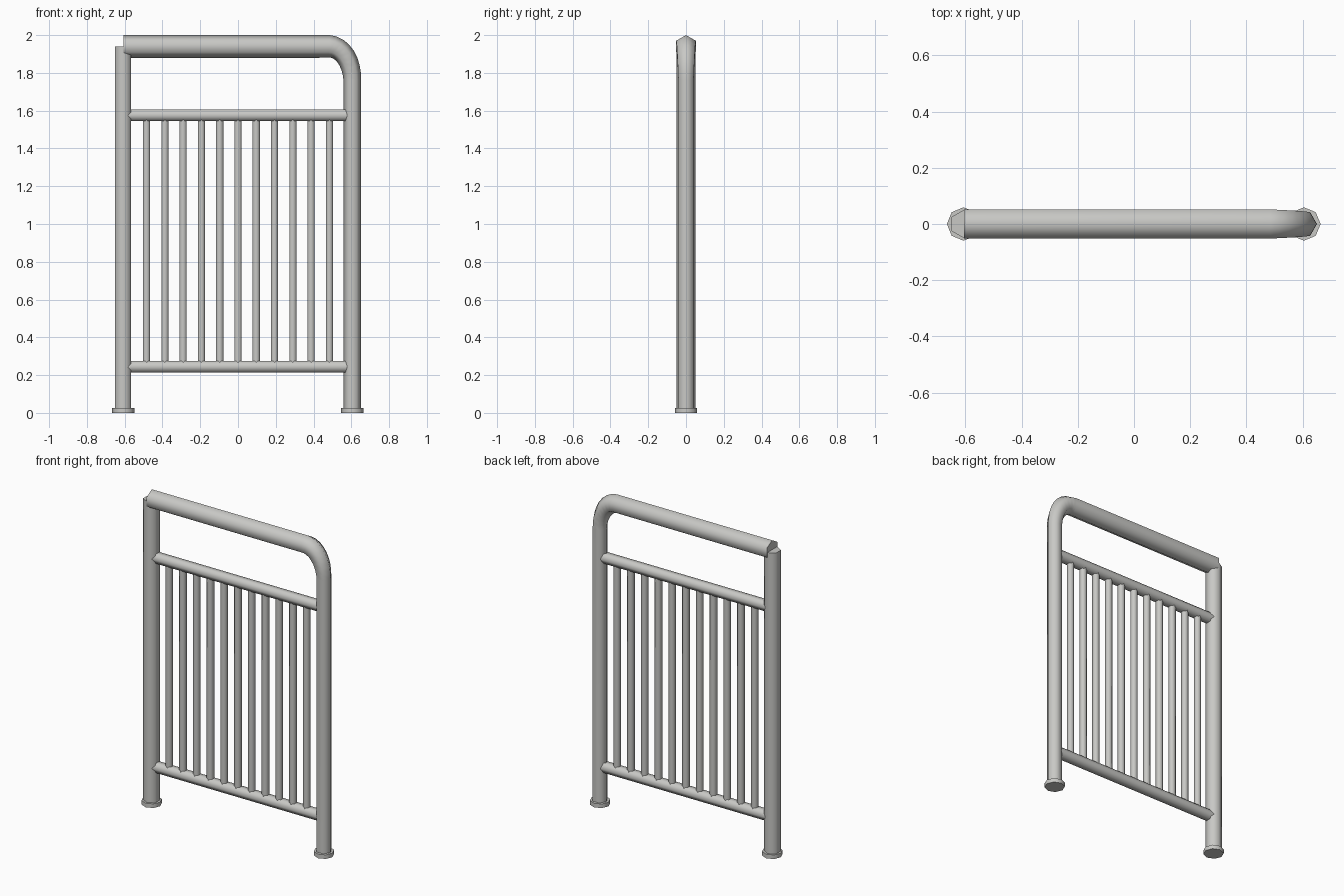
import bpy, bmesh, math
from mathutils import Vector

if "Cube" in bpy.data.objects:
    bpy.data.objects.remove(bpy.data.objects["Cube"])

steel = bpy.data.materials.new("light_grey_steel")
steel.diffuse_color = (0.58, 0.58, 0.56, 1)
steel.use_nodes = True
steel.node_tree.nodes["Principled BSDF"].inputs["Base Color"].default_value = steel.diffuse_color


def sweep(name, path, radii, sides=6):
    """Capped polygon tube along a path in the XZ plane; a corner points along the in-plane normal."""
    bm = bmesh.new()
    pts = [Vector((x, 0, z)) for x, z in path]
    rings = []
    for i, p in enumerate(pts):
        t = Vector((0, 0, 0))
        if i > 0:
            t += (p - pts[i - 1]).normalized()
        if i < len(pts) - 1:
            t += (pts[i + 1] - p).normalized()
        t.normalize()
        n = Vector((-t.z, 0, t.x))
        ring = []
        for k in range(sides):
            a = math.tau * k / sides
            ring.append(bm.verts.new(p + radii[i] * (math.cos(a) * n + math.sin(a) * Vector((0, 1, 0)))))
        rings.append(ring)
    for r0, r1 in zip(rings, rings[1:]):
        for k in range(sides):
            j = (k + 1) % sides
            bm.faces.new((r0[k], r0[j], r1[j], r1[k]))
    bm.faces.new(rings[0])
    bm.faces.new(rings[-1])
    return finish(name, bm)


def bar(name, start, end, r, sides=6, turn=0.0):
    """Straight polygon bar between two points; turn = 0 puts a corner on the y axis."""
    bm = bmesh.new()
    a, b = Vector(start), Vector(end)
    t = (b - a).normalized()
    v = Vector((0, 1, 0))
    u = v.cross(t)
    rings = []
    for p in (a, b):
        rings.append([bm.verts.new(p + r * (math.cos(turn + math.tau * k / sides) * v
                                            + math.sin(turn + math.tau * k / sides) * u))
                      for k in range(sides)])
    for k in range(sides):
        j = (k + 1) % sides
        bm.faces.new((rings[0][k], rings[0][j], rings[1][j], rings[1][k]))
    bm.faces.new(rings[0])
    bm.faces.new(rings[1])
    return finish(name, bm)


def finish(name, bm):
    bmesh.ops.recalc_face_normals(bm, faces=bm.faces)
    me = bpy.data.meshes.new(name)
    bm.to_mesh(me)
    bm.free()
    me.materials.append(steel)
    ob = bpy.data.objects.new(name, me)
    bpy.context.collection.objects.link(ob)
    bpy.ops.object.select_all(action='DESELECT')
    ob.select_set(True)
    bpy.context.view_layer.objects.active = ob
    bpy.ops.object.shade_smooth_by_angle(angle=math.radians(65))
    return ob


LEFT, RIGHT = -0.608, 0.605

# left post
bar("left_post", (LEFT, 0, 0.01), (LEFT, 0, 1.94), 0.049)

# top rail bending down into the right post
path, radii = [(-0.606, 1.94)], [0.06]
steps = 8
for i in range(steps + 1):
    a = math.pi / 2 * i / steps
    path.append((0.482 + (RIGHT - 0.482) * math.sin(a), 1.76 + 0.18 * math.cos(a)))
    radii.append(0.06 - 0.0135 * i / steps)
path.append((RIGHT, 0.01))
radii.append(0.0465)
sweep("top_rail_and_right_post", path, radii)

# base flanges
for side, x in (("left", -0.607), ("right", 0.605)):
    bar(side + "_base_flange", (x, 0, 0), (x, 0, 0.026), 0.0595, sides=8)

# horizontal rails
LOW, HIGH = 0.244, 1.575
for name, z in (("lower_rail", LOW), ("upper_rail", HIGH)):
    bar(name, (LEFT, 0, z), (RIGHT, 0, z), 0.035)

# balusters
for i in range(11):
    x = (i - 5) * 0.0968
    bar("baluster_%02d" % (i + 1), (x, 0, LOW), (x, 0, HIGH), 0.022)
